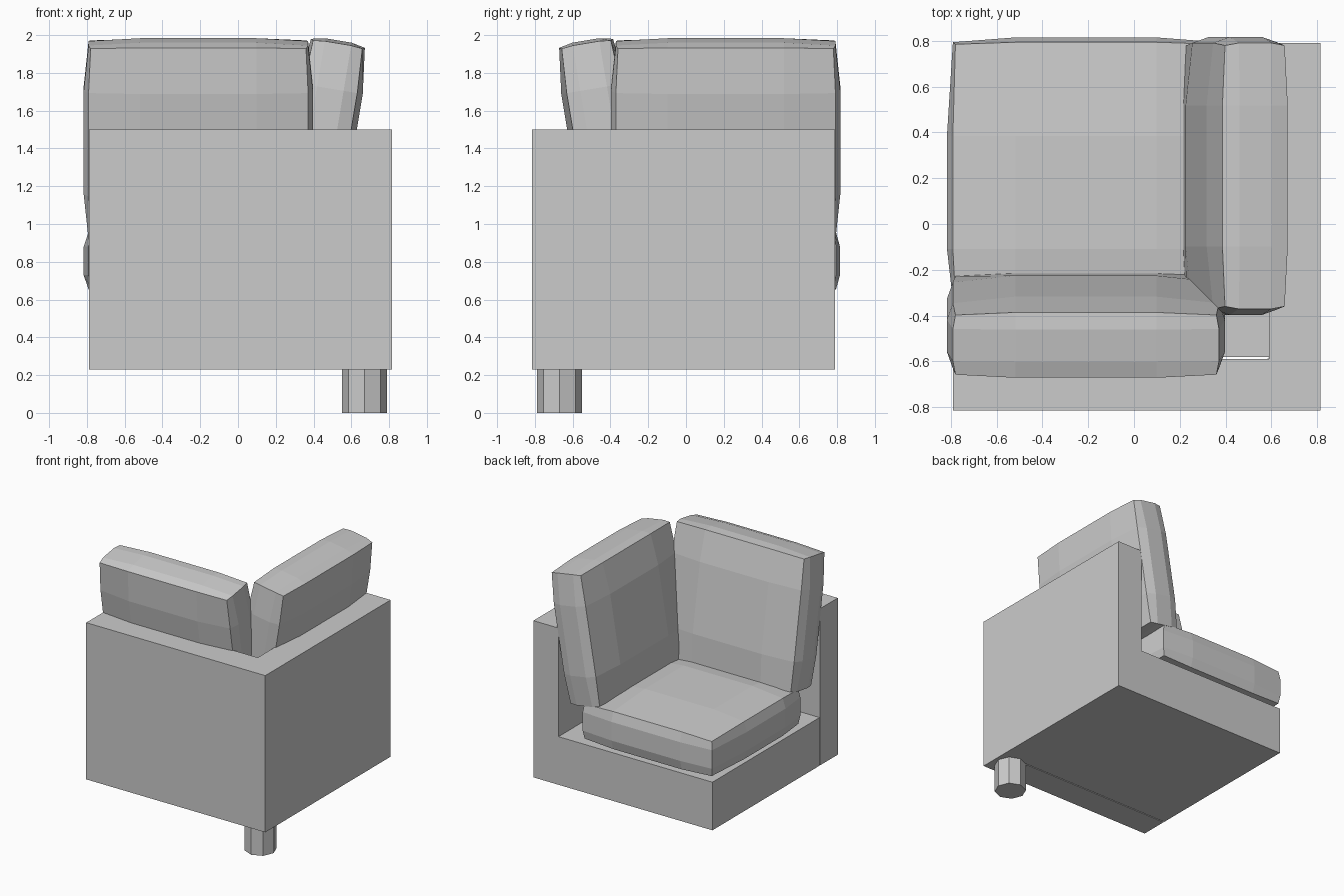
import bpy, bmesh
from math import radians
from mathutils import Vector

cube = bpy.data.objects.get("Cube")
if cube:
    bpy.data.objects.remove(cube, do_unlink=True)

grey = bpy.data.materials.new("plain grey")
grey.use_nodes = True
grey.diffuse_color = (0.6, 0.6, 0.6, 1)
grey.node_tree.nodes["Principled BSDF"].inputs["Base Color"].default_value = (0.6, 0.6, 0.6, 1)


def add_object(name, bm):
    mesh = bpy.data.meshes.new(name)
    bmesh.ops.recalc_face_normals(bm, faces=bm.faces)
    bm.to_mesh(mesh)
    bm.free()
    mesh.materials.append(grey)
    obj = bpy.data.objects.new(name, mesh)
    bpy.context.collection.objects.link(obj)
    return obj


def box(name, low, high):
    low, high = Vector(low), Vector(high)
    bm = bmesh.new()
    bmesh.ops.create_cube(bm, size=1)
    for v in bm.verts:
        v.co = (low + high) / 2 + v.co * (high - low)
    return add_object(name, bm)


def cushion(name, centre, half, bulge, turn=(0, 0, 0), y_cuts=(-0.54, 0.54)):
    """Box cut into thirds whose faces swell outward between the corners."""
    cuts = [(-0.54, 0.54), y_cuts, (-0.54, 0.54)]
    bm = bmesh.new()
    bmesh.ops.create_cube(bm, size=2)
    bmesh.ops.subdivide_edges(bm, edges=bm.edges[:], cuts=2, use_grid_fill=True)
    for v in bm.verts:
        on_side = [abs(c) > 0.9 for c in v.co]
        swell = {1: 1.0, 2: 0.3, 3: 0.0}[sum(on_side)]
        for i in range(3):
            side = 1 if v.co[i] > 0 else -1
            if on_side[i]:
                v.co[i] = side * (half[i] + bulge[i] * swell)
            else:
                v.co[i] = half[i] * cuts[i][side > 0]
    obj = add_object(name, bm)
    obj.location = centre
    obj.rotation_euler = [radians(a) for a in turn]
    return obj


# Frame: two walls meeting at the corner, and the seat base
FLOOR, OUT, OPEN, IN = 0.23, 0.815, 0.79, 0.59
box("front_wall", (-OPEN, -OUT, FLOOR), (OUT, -IN, 1.5))
box("side_wall", (IN, -IN, FLOOR), (OUT, OPEN, 1.5))
box("seat_base", (-OPEN, -IN + 0.008, FLOOR), (IN, OPEN, 0.62))

# Cushions: one flat on the base, two leaning on the walls
cushion("seat_cushion", (-0.21, 0.23, 0.805), (0.57, 0.555, 0.14),
        (0.037, 0.03, 0.04), y_cuts=(-0.61, 0.28))
back_half, back_bulge, lean = (0.57, 0.132, 0.514), (0.037, 0.042, 0.022), 9.5
cushion("front_back_cushion", (-0.21, -0.443, 1.443), back_half, back_bulge, (lean, 0, 0))
cushion("side_back_cushion", (0.443, 0.21, 1.443), back_half, back_bulge, (lean, 0, 90))

# Single leg under the corner
bm = bmesh.new()
bmesh.ops.create_cone(bm, cap_ends=True, segments=8, radius1=0.12, radius2=0.12, depth=FLOOR)
leg = add_object("corner_leg", bm)
leg.location = (0.67, -0.67, FLOOR / 2)
